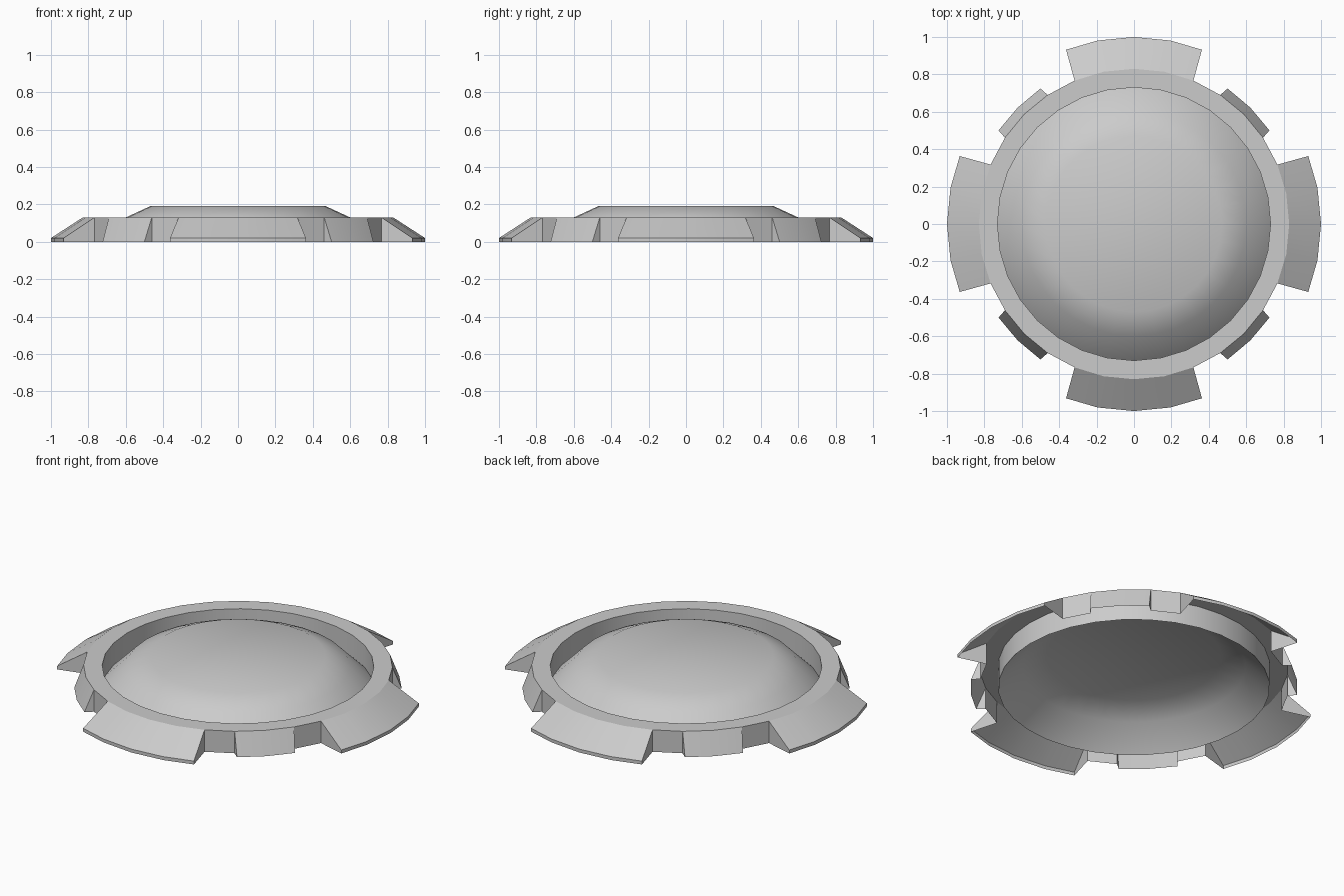
import bpy, bmesh
from math import sin, cos, radians, pi

old = bpy.data.objects.get("Cube")
if old:
    bpy.data.objects.remove(old, do_unlink=True)

SEGMENTS = 32
STEP = 360 / SEGMENTS
INNER, OUTER, TOP = 0.73, 0.83, 0.13

grey = bpy.data.materials.new("plain grey")
grey.use_nodes = True
grey.diffuse_color = (0.6, 0.6, 0.6, 1)
grey.node_tree.nodes["Principled BSDF"].inputs["Base Color"].default_value = (0.6, 0.6, 0.6, 1)


def finish(name, bm, flip=False):
    bmesh.ops.remove_doubles(bm, verts=bm.verts, dist=0.0001)
    if flip:
        bmesh.ops.reverse_faces(bm, faces=bm.faces)
    mesh = bpy.data.meshes.new(name)
    bm.to_mesh(mesh)
    bm.free()
    obj = bpy.data.objects.new(name, mesh)
    bpy.context.collection.objects.link(obj)
    mesh.materials.append(grey)
    bpy.ops.object.select_all(action='DESELECT')
    obj.select_set(True)
    bpy.context.view_layer.objects.active = obj
    bpy.ops.object.shade_smooth_by_angle(angle=radians(30))
    return obj


def sweep(bm, profile, start, count, squeeze=0.0):
    """Sweep (radius, height) points, listed outside in; squeeze narrows the outer end."""
    mid = start + count * STEP / 2
    rows = []
    for i in range(count + 1):
        row = []
        for r, z in profile:
            a = start + i * STEP
            if i in (0, count) and r > OUTER:
                a += squeeze if a < mid else -squeeze
            row.append(bm.verts.new((r * cos(radians(a)), r * sin(radians(a)), z)))
        rows.append(row)
    for p, q in zip(rows, rows[1:]):
        for j in range(len(profile) - 1):
            bm.faces.new((p[j], q[j], q[j + 1], p[j + 1]))
    return rows


def flange(name, profile, centre, count, squeeze=0.0):
    """Hollow outer piece with closed ends and an open underside."""
    bm = bmesh.new()
    rows = sweep(bm, profile, centre - count * STEP / 2, count, squeeze)
    for row, first in ((rows[0], True), (rows[-1], False)):
        foot = bm.verts.new((row[-1].co.x, row[-1].co.y, 0))
        loop = row + [foot]
        bm.faces.new(loop if first else loop[::-1])
    finish(name, bm)


# Rim: flat top and inner wall
bm = bmesh.new()
sweep(bm, [(OUTER, TOP), (INNER, TOP), (INNER, 0)], 0, SEGMENTS)
finish("rim", bm)

# Shallow dome with a flat crown
bm = bmesh.new()
rows = sweep(bm, [(INNER, 0), (0.6, TOP), (0.47, 0.19)], 0, SEGMENTS)
bm.faces.new([row[-1] for row in rows[:-1]])
finish("dome", bm)

# Four broad sloped tabs and four small lugs between them
for i, side in enumerate(("left", "back", "right", "front")):
    flange(side + "_tab", [(1.0, 0), (1.0, 0.02), (OUTER, TOP)], i * 90, 4, 1.2)
    flange("lug_%d" % (i + 1), [(0.88, 0), (OUTER, TOP)], i * 90 + 45, 2, 0.9)

# Outer wall in the gaps beside each lug
bm = bmesh.new()
for i in range(4):
    for start in (2, 5):
        sweep(bm, [(OUTER, 0), (OUTER, TOP)], i * 90 + start * STEP, 1)
finish("rim_outer_wall", bm)
